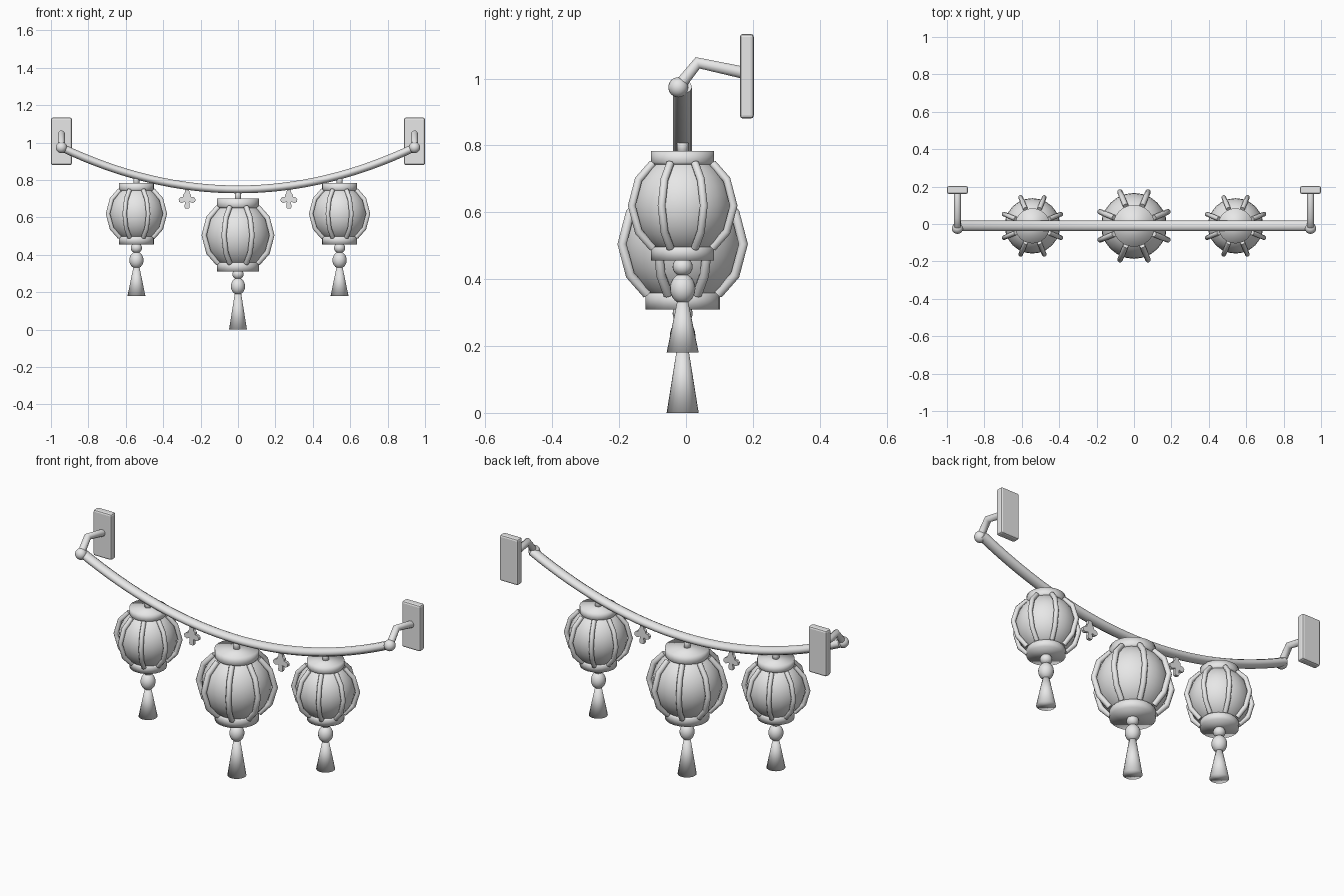
import bpy, bmesh
from math import sin, cos, pi, radians

cube = bpy.data.objects.get("Cube")
if cube:
    bpy.data.objects.remove(cube, do_unlink=True)

# One plain clay colour
clay = bpy.data.materials.new("light_grey")
clay.use_nodes = True
clay.diffuse_color = (0.8, 0.8, 0.8, 1)
clay.node_tree.nodes["Principled BSDF"].inputs["Base Color"].default_value = (0.8, 0.8, 0.8, 1)

Y = -0.01  # depth of the hanging line


def add(name, data):
    obj = bpy.data.objects.new(name, data)
    bpy.context.collection.objects.link(obj)
    data.materials.append(clay)
    return obj


def mesh_from(name, bm, smooth=True):
    bmesh.ops.recalc_face_normals(bm, faces=bm.faces)
    for f in bm.faces:
        f.smooth = smooth
    me = bpy.data.meshes.new(name)
    bm.to_mesh(me)
    bm.free()
    return add(name, me)


def lathe(name, profile, loc, sides=20):
    """Closed solid turned from (radius, height) points."""
    bm = bmesh.new()
    rings = [[bm.verts.new((r * cos(2 * pi * i / sides), r * sin(2 * pi * i / sides), z))
              for i in range(sides)] for r, z in profile]
    for a, b in zip(rings, rings[1:]):
        for i in range(sides):
            j = (i + 1) % sides
            bm.faces.new((a[i], a[j], b[j], b[i]))
    bm.faces.new(rings[0])
    bm.faces.new(rings[-1])
    obj = mesh_from(name, bm)
    obj.location = loc
    return obj


def ball(name, loc, rx, rz, u=20, v=14):
    bm = bmesh.new()
    bmesh.ops.create_uvsphere(bm, u_segments=u, v_segments=v, radius=1)
    bmesh.ops.scale(bm, vec=(rx, rx, rz), verts=bm.verts)
    obj = mesh_from(name, bm)
    obj.location = loc
    return obj


def tube(name, paths, radius, res=3):
    """Round tubes along one or more point lists."""
    cu = bpy.data.curves.new(name, "CURVE")
    cu.dimensions = "3D"
    cu.bevel_depth = radius
    cu.bevel_resolution = res
    cu.use_fill_caps = True
    for pts in paths:
        sp = cu.splines.new("POLY")
        sp.points.add(len(pts) - 1)
        for p, co in zip(sp.points, pts):
            p.co = (*co, 1)
        sp.use_smooth = True
    return add(name, cu)


def rope_z(x):
    return 0.75 + 0.225 * (x / 0.945) ** 2


# Sagging rope, slightly wider than tall
rope = tube("hanging_rope", [[(x, 0, rope_z(x)) for x in
            [-0.945 + 1.89 * i / 32 for i in range(33)]]], 0.022)
rope.location.y = Y
rope.scale.y = 1.3

# Wall brackets
for side, s in (("left", 1), ("right", -1)):
    x = 0.944 * s
    bm = bmesh.new()
    bmesh.ops.create_cube(bm, size=1)
    bmesh.ops.scale(bm, vec=(0.112, 0.042, 0.254), verts=bm.verts)
    bmesh.ops.bevel(bm, geom=bm.edges[:], offset=0.01, segments=2, affect="EDGES", profile=0.5)
    plate = mesh_from(side + "_wall_plate", bm, False)
    plate.location = (x, 0.182, 1.007)
    tube(side + "_bracket_arm", [[(x, 0.17, 1.018), (x, 0.035, 1.047), (x, -0.023, 0.975)]], 0.019)
    ball(side + "_bracket_ball", (x, -0.023, 0.974), 0.03, 0.03)


def lantern(name, x, zc, k, bead_z, cone_top, cone_low):
    # Body
    ball(name + "_body", (x, Y, zc), 0.148 * k, 0.155 * k, 24, 16)
    # Eight bent ribs
    ribs = []
    for i in range(8):
        a = (i + 0.5) * pi / 4
        r = 0.165 * k
        ribs.append([(r * cos(t) * cos(a), r * cos(t) * sin(a), 0.155 * k * sin(t))
                     for t in map(radians, (-54, -30, 0, 30, 54))])
    tube(name + "_ribs", ribs, 0.0125 * k, 2).location = (x, Y, zc)
    # End caps
    for end, d in (("top", 1), ("bottom", -1)):
        lathe(name + "_" + end + "_cap",
              [(0.088 * k, 0.122 * k * d), (0.094 * k, 0.13 * k * d), (0.094 * k, 0.164 * k * d)],
              (x, Y, zc), 24)
    # Stem up to the rope
    lathe(name + "_stem", [(0.017, zc + 0.15 * k), (0.017, rope_z(x))], (x, Y, 0), 12)
    # Tassel
    ball(name + "_small_bead", (x, Y, bead_z), 0.03, 0.028)
    ball(name + "_long_bead", (x, Y, bead_z - 0.065), 0.038, 0.045)
    lathe(name + "_tassel", [(0.016, cone_top), (0.048, cone_low)], (x, Y, 0))


lantern("middle_lantern", 0, 0.505, 1.19, 0.297, 0.2, 0)
for side, s in (("left", 1), ("right", -1)):
    lantern(side + "_lantern", 0.543 * s, 0.62, 1.0, 0.437, 0.335, 0.18)

# Flat three-lobed charms below the rope
half = [(0.01, 0.752), (0.013, 0.73), (0.022, 0.72), (0.022, 0.71), (0.036, 0.708),
        (0.045, 0.698), (0.043, 0.684), (0.03, 0.677), (0.011, 0.684), (0.014, 0.656), (0.01, 0.648)]
outline = half + [(-px, pz) for px, pz in reversed(half)]
for side, s in (("left", 1), ("right", -1)):
    bm = bmesh.new()
    face = bm.faces.new([bm.verts.new((px, -0.008, pz)) for px, pz in outline])
    out = bmesh.ops.extrude_face_region(bm, geom=[face])
    moved = [g for g in out["geom"] if isinstance(g, bmesh.types.BMVert)]
    bmesh.ops.translate(bm, vec=(0, 0.016, 0), verts=moved)
    mesh_from(side + "_charm", bm, False).location = (0.272 * s, Y, 0)
